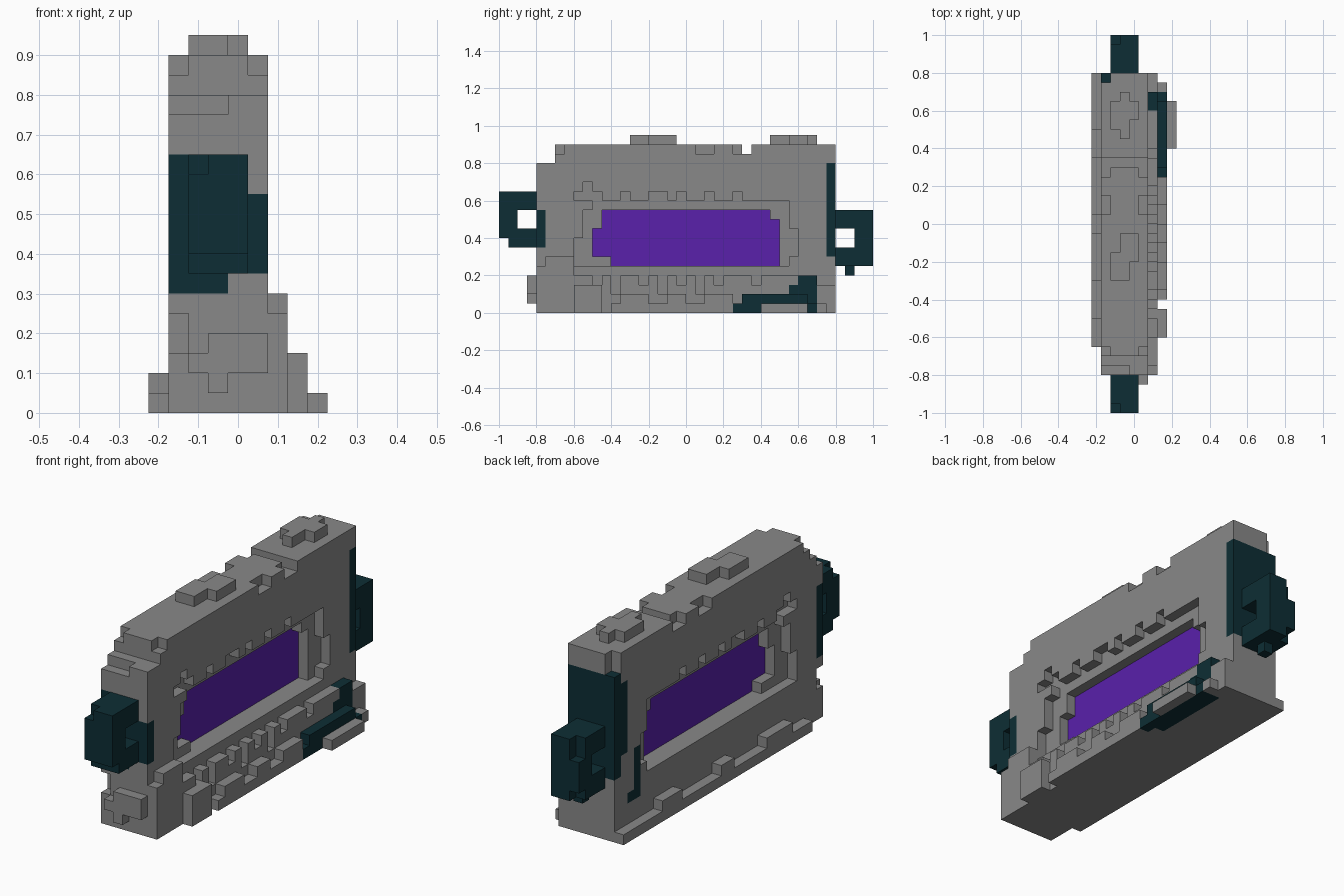
import bpy, bmesh
from mathutils import Vector

if "Cube" in bpy.data.objects:
    bpy.data.objects.remove(bpy.data.objects["Cube"])

U = 0.05                      # cube size
ORIGIN = Vector((-0.225, -1.0, 0.0))
cells = {}                    # grid cell -> part name


def box(part, i0, i1, j0, j1, k0, k1):
    """Fill a block of cubes with a part, or clear it when part is None."""
    for i in range(i0, i1):
        for j in range(j0, j1):
            for k in range(k0, k1):
                if part:
                    cells[(i, j, k)] = part
                else:
                    cells.pop((i, j, k), None)


def both(part, depth, *span):
    """Apply a block on both broad faces, mirrored about the wall centre."""
    box(part, 5 - depth, 6 - depth, *span)
    box(part, 1 + depth, 2 + depth, *span)


# Main slab with lower front end
W = "stone_wall"
box(W, 1, 6, 4, 36, 0, 16)
box(W, 1, 6, 6, 36, 16, 18)
box(None, 1, 6, 26, 27, 17, 18)
for j0, j1 in ((6, 7), (21, 23), (25, 26)):
    both(None, 0, j0, j1, 17, 18)
box(None, 1, 4, 4, 5, 15, 16)
box(None, 1, 2, 4, 5, 3, 5)

# Raised stones on the top
T = "top_stones"
box(T, 2, 5, 30, 33, 18, 19)
box(T, 3, 4, 29, 34, 18, 19)
box(None, 4, 5, 30, 31, 18, 19)
box(T, 2, 4, 14, 17, 18, 19)
box(T, 3, 5, 16, 19, 18, 19)

# Stepped recess around the opening
both(None, 0, 10, 30, 5, 12)
for j in (10, 13, 16, 19, 22, 25):
    both(None, 0, j, j + (2 if j == 16 else 1), 12, 13)
for span in ((8, 10, 5, 8), (9, 10, 8, 11), (30, 32, 6, 9), (30, 31, 5, 11),
             (9, 10, 12, 14), (8, 9, 12, 13), (30, 31, 11, 12)):
    both(None, 0, *span)

# Glowing panel inside the opening
for depth, part in ((1, None), (2, "portal_panel")):
    both(part, depth, 10, 30, 6, 9)
    both(part, depth, 11, 30, 9, 10)
    both(part, depth, 11, 29, 10, 11)
    both(part, depth, 12, 30, 5, 6)

# Rubble base on the right side
B = "rubble_base"
box(B, 6, 7, 4, 36, 0, 3)
box(B, 6, 7, 8, 33, 3, 4)
box(B, 6, 7, 4, 8, 0, 5)
box(B, 6, 7, 5, 8, 5, 6)
box(B, 7, 8, 8, 11, 0, 3)
box(B, 7, 8, 12, 35, 0, 1)
for j0, j1 in ((13, 16), (18, 20), (22, 25)):
    box(B, 7, 8, j0, j1, 1, 2)
for j in (10, 15, 19, 23, 27):
    box(None, 6, 7, j, j + 1, 3, 4)
for j in (12, 17, 21):
    box(None, 6, 7, j, j + 1, 2, 4)
box(B, 8, 9, 28, 33, 0, 1)

# Low ledge on the left side
box(B, 0, 1, 7, 36, 0, 1)
for j0, j1 in ((10, 14), (19, 21), (27, 30)):
    box(B, 0, 1, j0, j1, 1, 2)

# Loose stones on the front end
box(B, 2, 6, 3, 4, 2, 4)
box(None, 2, 3, 3, 4, 3, 4)
box(B, 3, 4, 3, 4, 1, 2)

# Dark vein across the base
V = "dark_vein"
for i0, i1, j0, j1, k in ((7, 8, 25, 34, 0), (6, 8, 26, 34, 0), (7, 8, 26, 33, 1),
                          (6, 7, 26, 34, 1), (6, 7, 31, 34, 2), (6, 7, 32, 34, 3)):
    box(V, i0, i1, j0, j1, k, k + 1)
box(V, 1, 2, 32, 33, 3, 8)
box(V, 1, 2, 33, 34, 3, 4)

# Dark plates on both ends
P = "end_plates"
box(P, 1, 4, 4, 5, 6, 7)
box(P, 1, 5, 4, 5, 7, 13)
box(P, 5, 6, 4, 5, 7, 11)
box(P, 1, 6, 35, 36, 6, 16)
box(P, 1, 2, 34, 35, 8, 15)
box(None, 1, 2, 35, 36, 16, 18)

# Ring handles
F, R = "front_handle", "back_handle"
box(F, 2, 5, 0, 4, 7, 13)
box(None, 2, 5, 2, 4, 9, 11)
box(None, 2, 5, 0, 1, 7, 8)
box(None, 2, 3, 0, 1, 12, 13)
box(R, 2, 5, 36, 40, 5, 11)
box(None, 2, 5, 36, 38, 7, 9)
box(R, 3, 4, 37, 38, 4, 5)
box(None, 2, 3, 39, 40, 9, 11)
box(None, 2, 3, 39, 40, 5, 6)


def material(name, rgb):
    m = bpy.data.materials.new(name)
    m.diffuse_color = (*rgb, 1.0)
    m.use_nodes = True
    m.node_tree.nodes["Principled BSDF"].inputs["Base Color"].default_value = m.diffuse_color
    return m


grey = material("grey_stone", (0.25, 0.25, 0.25))
purple = material("purple_glow", (0.10, 0.015, 0.41))
teal = material("dark_teal", (0.004, 0.027, 0.035))
colours = {"portal_panel": purple, V: teal, P: teal, F: teal, R: teal}


def build(part):
    """Make a mesh from the exposed cube faces of one part."""
    bm = bmesh.new()
    verts = {}
    for cell in [c for c, p in cells.items() if p == part]:
        for axis in range(3):
            for side in (0, 1):
                near = list(cell)
                near[axis] += 2 * side - 1
                if tuple(near) in cells:
                    continue
                ring = []
                for a, b in ((0, 0), (1, 0), (1, 1), (0, 1)):
                    p = list(cell)
                    p[axis] += side
                    p[(axis + 1) % 3] += a
                    p[(axis + 2) % 3] += b
                    p = tuple(p)
                    if p not in verts:
                        verts[p] = bm.verts.new(ORIGIN + U * Vector(p))
                    ring.append(verts[p])
                bm.faces.new(ring if side else ring[::-1])
    mesh = bpy.data.meshes.new(part)
    bm.to_mesh(mesh)
    bm.free()
    mesh.materials.append(colours.get(part, grey))
    bpy.context.collection.objects.link(bpy.data.objects.new(part, mesh))


for part in sorted(set(cells.values())):
    build(part)
